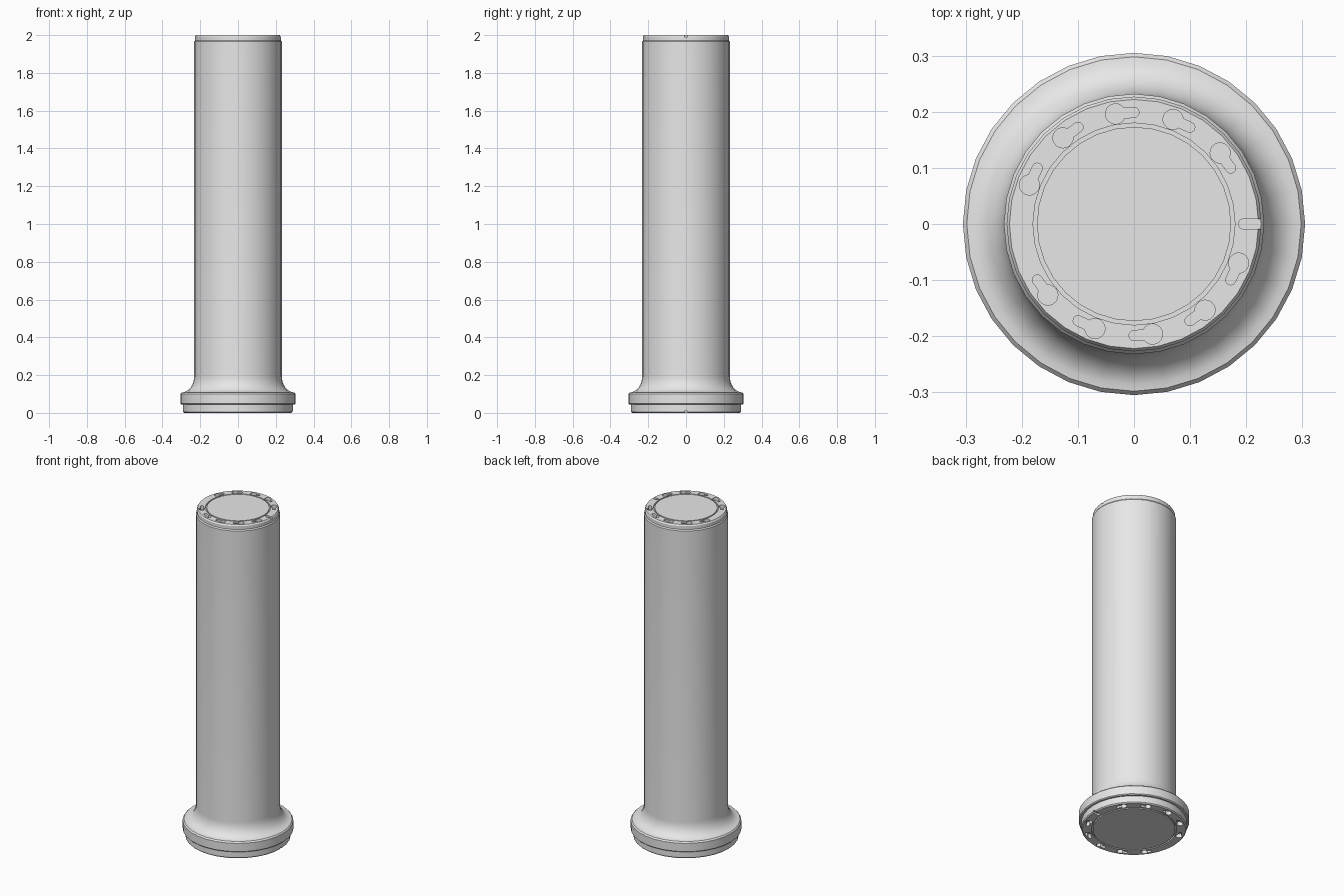
import bpy, bmesh, math
from math import sin, cos, pi, radians
from mathutils import Matrix, Vector

if "Cube" in bpy.data.objects:
    bpy.data.objects.remove(bpy.data.objects["Cube"])

SIDES = 32

# Plain grey finish
grey = bpy.data.materials.new("plain_grey")
grey.use_nodes = True
colour = (0.8, 0.8, 0.8, 1)
grey.diffuse_color = colour
grey.node_tree.nodes["Principled BSDF"].inputs["Base Color"].default_value = colour


def make_object(name, bm):
    bmesh.ops.recalc_face_normals(bm, faces=bm.faces[:])
    mesh = bpy.data.meshes.new(name)
    bm.to_mesh(mesh)
    bm.free()
    obj = bpy.data.objects.new(name, mesh)
    bpy.context.collection.objects.link(obj)
    mesh.materials.append(grey)
    return obj


def lathe(name, profile):
    """Turn a radius/height profile that starts and ends on the axis."""
    bm = bmesh.new()
    verts = [bm.verts.new((r, 0, z)) for r, z in profile]
    edges = [bm.edges.new(pair) for pair in zip(verts, verts[1:])]
    bmesh.ops.spin(bm, geom=verts + edges, cent=(0, 0, 0), axis=(0, 0, 1),
                   angle=2 * pi, steps=SIDES)
    bmesh.ops.remove_doubles(bm, verts=bm.verts[:], dist=0.0001)
    return make_object(name, bm)


def arc(cx, cy, r, start, end, steps):
    angles = [radians(start + (end - start) * i / steps) for i in range(steps + 1)]
    return [(cx + r * cos(a), cy + r * sin(a)) for a in angles]


def add_prism(bm, outline, matrix, z0, z1):
    low = [bm.verts.new(matrix @ Vector((x, y, z0))) for x, y in outline]
    high = [bm.verts.new(matrix @ Vector((x, y, z1))) for x, y in outline]
    bm.faces.new(low[::-1])
    bm.faces.new(high)
    for i in range(len(outline)):
        j = (i + 1) % len(outline)
        bm.faces.new((low[i], low[j], high[j], high[i]))


# Column body: grooved end plates, stepped foot, concave flare, straight shaft
flare = [(0.298 - 0.066 * sin(t), 0.195 - 0.087 * cos(t))
         for t in [i * pi / 16 for i in range(9)]]
profile = [(0, 0), (0.228, 0), (0.228, 0.01), (0.236, 0.01), (0.236, 0),
           (0.284, 0), (0.29, 0.006), (0.29, 0.045), (0.3, 0.045),
           (0.305, 0.05), (0.305, 0.1)]
profile += flare
profile += [(0.232, 1.965), (0.227, 1.972), (0.227, 1.992), (0.222, 2),
            (0.18, 2), (0.18, 1.99), (0.173, 1.99), (0.173, 2), (0, 2)]
body = lathe("column_body", profile)

# Keyhole slots round both end plates, plus one index notch on each
SLOT_SPACING = 0.033
keyhole = arc(SLOT_SPACING, 0, 0.018, -150, 150, 16) + arc(0, 0, 0.009, 90, 270, 8)
notch = arc(0, 0, 0.009, 90, 270, 8) + [(0.08, -0.009), (0.08, 0.009)]

bm = bmesh.new()
for ring, z0, z1, n0, n1 in ((0.199, 1.975, 2.05, 1.99, 2.05),
                             (0.259, -0.05, 0.025, -0.05, 0.01)):
    for step in range(12):
        if step % 6 == 0:
            continue
        turn = radians(step * 30)
        lean = math.asin(SLOT_SPACING / 2 / ring)
        place = (Matrix.Translation((ring * cos(turn), ring * sin(turn), 0))
                 @ Matrix.Rotation(turn + pi / 2 + lean, 4, 'Z'))
        add_prism(bm, keyhole, place, z0, z1)
    add_prism(bm, notch, Matrix.Translation((ring - 0.004, 0, 0)), n0, n1)
cutter = make_object("slot_cutter", bm)
cutter.hide_render = True

cut = body.modifiers.new("slots", 'BOOLEAN')
cut.operation = 'DIFFERENCE'
cut.solver = 'EXACT'
cut.object = cutter

# Apply the cut, drop the helper and smooth the turned surfaces
bpy.ops.object.select_all(action='DESELECT')
body.select_set(True)
bpy.context.view_layer.objects.active = body
bpy.ops.object.modifier_apply(modifier=cut.name)
bpy.data.objects.remove(cutter)
bpy.ops.object.shade_smooth_by_angle(angle=radians(30))
